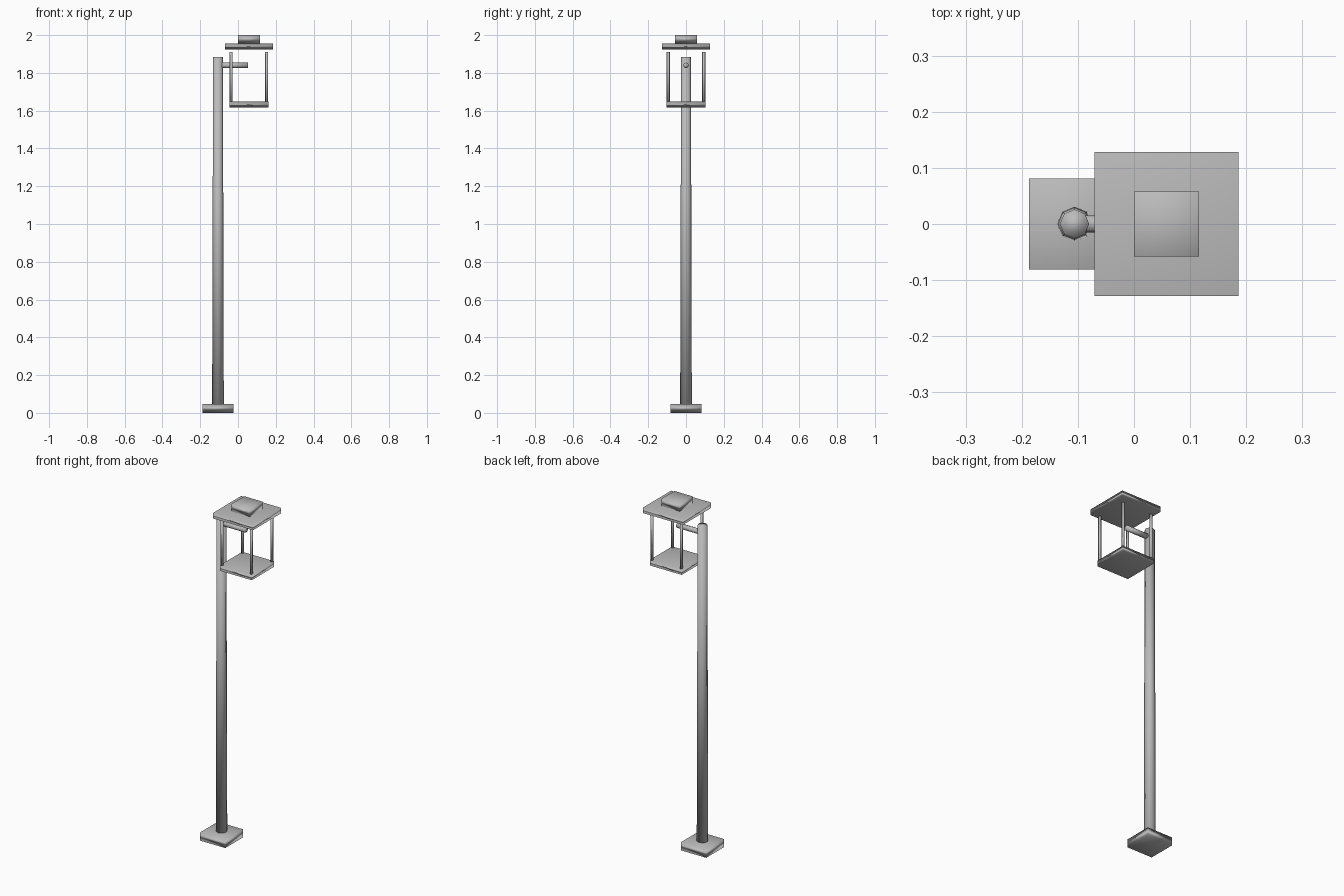
import bpy
from math import pi

if "Cube" in bpy.data.objects:
    bpy.data.objects.remove(bpy.data.objects["Cube"])

metal = bpy.data.materials.new("grey_metal")
metal.diffuse_color = (0.5, 0.5, 0.5, 1)
metal.use_nodes = True
metal.node_tree.nodes["Principled BSDF"].inputs["Base Color"].default_value = metal.diffuse_color

POLE_X, LAMP_X = -0.106, 0.058


def finish(name):
    o = bpy.context.object
    o.name = name
    o.data.materials.append(metal)
    bpy.ops.object.shade_smooth()
    return o


def plate(name, x, half, z0, z1):
    bpy.ops.mesh.primitive_cube_add(size=1, location=(x, 0, (z0 + z1) / 2))
    o = finish(name)
    o.scale = (2 * half, 2 * half, z1 - z0)


def rod(name, loc, r0, r1, length, rot=(0, 0, 0), sides=8):
    bpy.ops.mesh.primitive_cone_add(vertices=sides, radius1=r0, radius2=r1,
                                    depth=length, location=loc, rotation=rot)
    finish(name)


# foot and tapered pole
plate("base", POLE_X, 0.081, 0, 0.048)
rod("pole", (POLE_X, 0, 0.945), 0.031, 0.026, 1.88)

# arm reaching into the lantern
rod("arm", (-0.026, 0, 1.84), 0.015, 0.015, 0.16, (0, pi / 2, 0))

# lantern plates
plate("lantern_floor", LAMP_X, 0.103, 1.616, 1.648)
plate("lantern_roof", LAMP_X, 0.128, 1.923, 1.956)
plate("lantern_cap", LAMP_X, 0.058, 1.956, 2.0)

# four corner rods
for sx in (-1, 1):
    for sy in (-1, 1):
        rod("lantern_post", (LAMP_X + sx * 0.094, sy * 0.094, 1.775),
            0.008, 0.008, 0.27)
